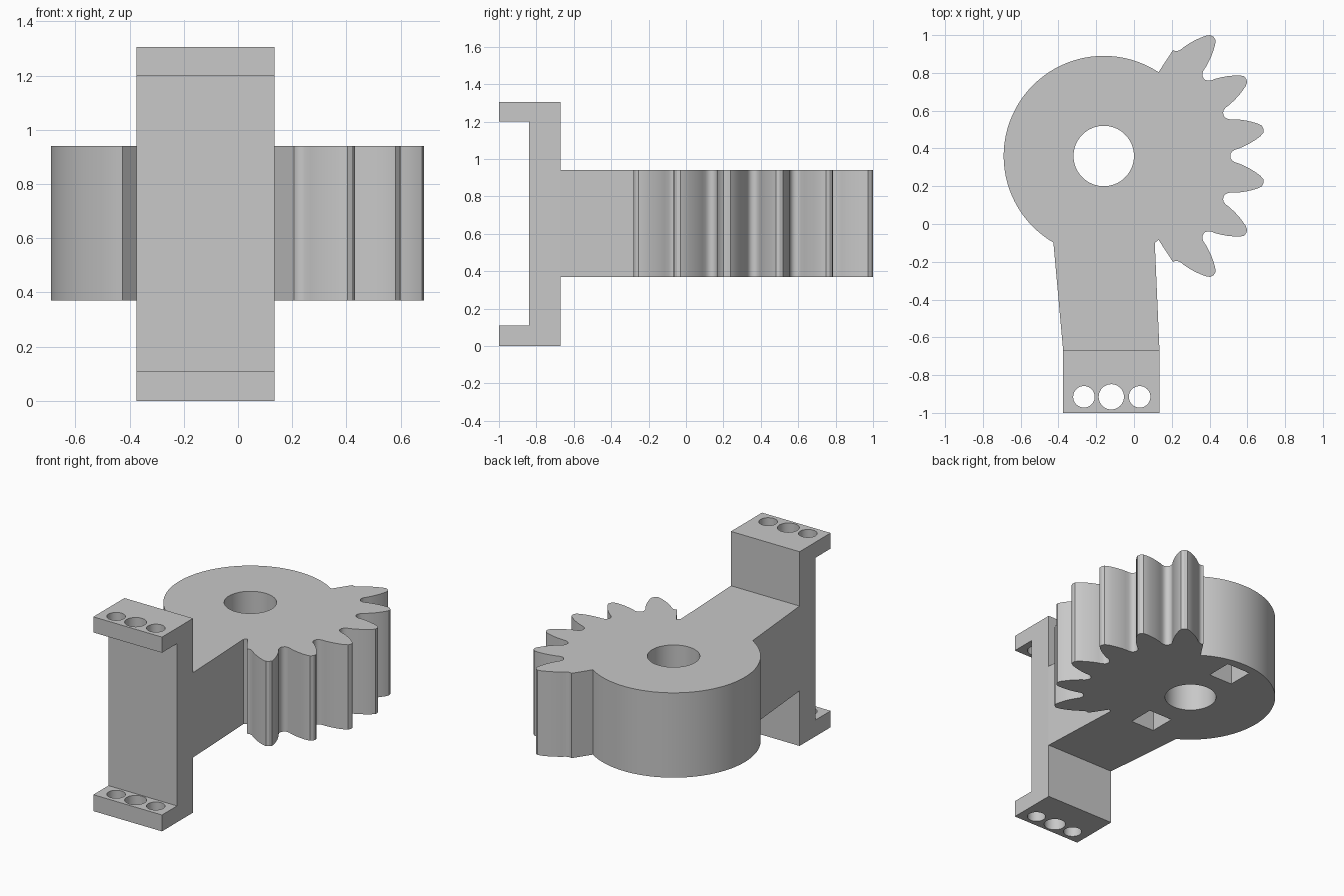
import bpy, bmesh, math

cube = bpy.data.objects.get("Cube")
if cube:
    bpy.data.objects.remove(cube, do_unlink=True)

grey = bpy.data.materials.new("plain grey")
grey.use_nodes = True
colour = (0.58, 0.58, 0.58, 1)
grey.diffuse_color = colour
grey.node_tree.nodes["Principled BSDF"].inputs["Base Color"].default_value = colour

CX, CY = -0.16, 0.36              # hub axis
HUB_R, ROOT_R = 0.53, 0.67
LOW, HIGH = 0.37, 0.94            # gear and arm thickness
X0, X1 = -0.375, 0.135            # bracket width
TOP = 1.305


def polar(r, degrees, cx=CX, cy=CY):
    a = math.radians(degrees)
    return cx + r * math.cos(a), cy + r * math.sin(a)


def circle(r, cx, cy, steps=64):
    return [polar(r, 360 * i / steps, cx, cy) for i in range(steps)]


def rectangle(xa, xb, ya, yb):
    return [(xa, ya), (xb, ya), (xb, yb), (xa, yb)]


def prism(name, points, start, end, axis="z"):
    """Extrude a closed profile along z (points are x, y) or x (points are y, z)."""
    bm = bmesh.new()
    place = (lambda p, t: (p[0], p[1], t)) if axis == "z" else (lambda p, t: (t, p[0], p[1]))
    rings = [[bm.verts.new(place(p, t)) for p in points] for t in (start, end)]
    bm.faces.new(rings[0])
    bm.faces.new(rings[1])
    for i in range(len(points)):
        j = (i + 1) % len(points)
        bm.faces.new((rings[0][i], rings[0][j], rings[1][j], rings[1][i]))
    bmesh.ops.recalc_face_normals(bm, faces=bm.faces)
    mesh = bpy.data.meshes.new(name)
    bm.to_mesh(mesh)
    bm.free()
    mesh.materials.append(grey)
    obj = bpy.data.objects.new(name, mesh)
    bpy.context.collection.objects.link(obj)
    return obj


def finish(obj, cutters):
    """Cut the holes, then shade round walls smooth."""
    bpy.ops.object.select_all(action="DESELECT")
    bpy.context.view_layer.objects.active = obj
    obj.select_set(True)
    for cutter in cutters:
        mod = obj.modifiers.new("hole", "BOOLEAN")
        mod.operation, mod.solver, mod.object = "DIFFERENCE", "EXACT", cutter
        bpy.ops.object.modifier_apply(modifier=mod.name)
        bpy.data.objects.remove(cutter, do_unlink=True)
    bpy.ops.object.shade_smooth_by_angle(angle=math.radians(30))


# Gear sector, hub and arm share one outline
pitch = 360 / 19
half_sector = 3 * pitch
flank = [(0.672, 8.4), (0.68, 7.5), (0.695, 6.75), (0.72, 6.2), (0.75, 5.35),
         (0.78, 4.4), (0.81, 3.3), (0.835, 2.3), (0.853, 1.3)]   # radius, half angle

arm_left = math.degrees(math.atan2(-0.455, -0.265)) + 360
outline = [polar(HUB_R, half_sector + (arm_left - half_sector) * i / 72) for i in range(73)]
outline += [(X0, -0.67), (X1, -0.67), (0.11, -0.1)]
outline += [polar(HUB_R, -half_sector), polar(ROOT_R, -half_sector)]
for tooth in range(6):
    middle = (tooth - 2.5) * pitch
    outline += [polar(r, middle - a) for r, a in flank]
    outline.append(polar(0.858, middle))
    outline += [polar(r, middle + a) for r, a in reversed(flank)]
    outline.append(polar(ROOT_R, middle + pitch / 2))

gear = prism("gear_sector_and_arm", outline, LOW, HIGH)
cutters = [prism("bore_cutter", circle(0.16, CX, CY), LOW - 0.1, HIGH + 0.1)]
for side in (-1, 1):              # blind square pockets under the hub
    y = CY + side * 0.38
    cutters.append(prism("pocket_cutter", rectangle(CX - 0.088, CX + 0.088, y - 0.088, y + 0.088),
                         LOW - 0.1, LOW + 0.28))
finish(gear, cutters)

# Channel bracket with a drilled flange at each end
channel = [(-1, 0), (-0.67, 0), (-0.67, TOP), (-1, TOP),
           (-1, 1.2), (-0.84, 1.2), (-0.84, 0.11), (-1, 0.11)]
bracket = prism("mounting_bracket", channel, X0, X1, axis="x")
holes = [(-0.265, 0.057), (-0.12, 0.067), (0.03, 0.057)]
finish(bracket, [prism("screw_hole_cutter", circle(r, x, -0.915, 40), -0.1, TOP + 0.1)
                 for x, r in holes])
